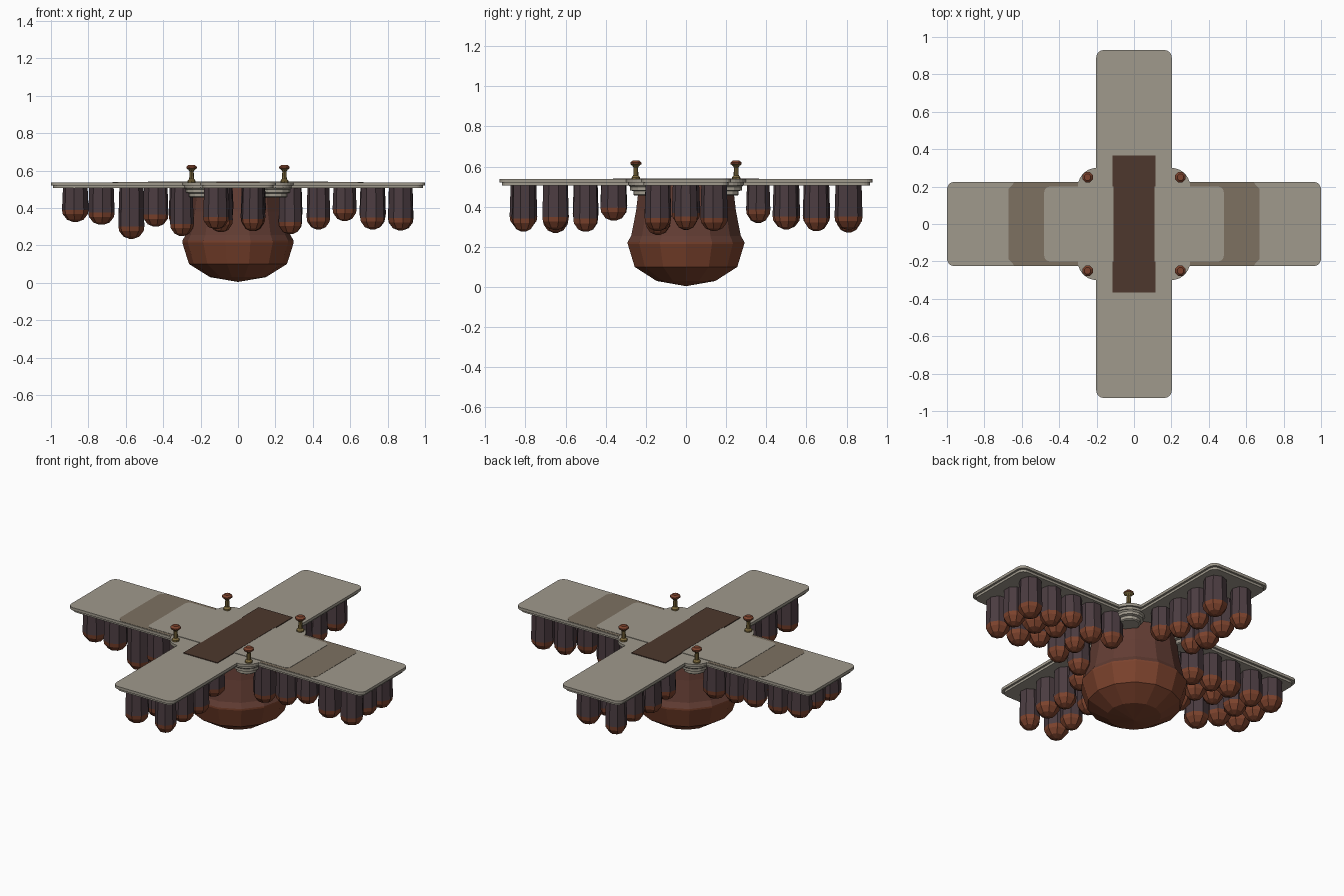
import bpy, bmesh, math, random

if "Cube" in bpy.data.objects:
    bpy.data.objects.remove(bpy.data.objects["Cube"])

random.seed(4)

def mat(name, r, g, b):
    m = bpy.data.materials.new(name)
    m.diffuse_color = (r, g, b, 1)
    m.use_nodes = True
    m.node_tree.nodes["Principled BSDF"].inputs["Base Color"].default_value = m.diffuse_color
    return m

SAND = mat("sand stone", .35, .32, .265)
BAND = mat("brown paving", .205, .165, .12)
STRIP = mat("dark brown strip", .074, .039, .026)
ROCK = mat("purple rock", .07, .045, .052)
RUST = mat("rust rock", .20, .055, .026)
UPPER = mat("red brown rock", .125, .047, .034)
BRASS = mat("brass", .20, .14, .045)

def finish(bm, name, mats):
    bmesh.ops.recalc_face_normals(bm, faces=bm.faces)
    me = bpy.data.meshes.new(name)
    bm.to_mesh(me)
    bm.free()
    for m in mats:
        me.materials.append(m)
    ob = bpy.data.objects.new(name, me)
    bpy.context.collection.objects.link(ob)
    return ob

def lathe(name, profile, sides, x, y, mats, rule=lambda z: 0, turn=0.0):
    """Revolve (radius, z) points about a vertical axis; both ends are capped."""
    bm = bmesh.new()
    rings = []
    for r, z in profile:
        rings.append([bm.verts.new((x + r * math.cos(turn + 2 * math.pi * i / sides),
                                    y + r * math.sin(turn + 2 * math.pi * i / sides), z))
                      for i in range(sides)])
    for a, b in zip(rings, rings[1:]):
        for i in range(sides):
            j = (i + 1) % sides
            bm.faces.new((a[i], a[j], b[j], b[i]))
    bm.faces.new(rings[0])
    bm.faces.new(rings[-1])
    for f in bm.faces:
        f.material_index = rule(f.calc_center_median().z)
    return finish(bm, name, mats)

def slab(name, points, z0, z1, material):
    bm = bmesh.new()
    face = bm.faces.new([bm.verts.new((x, y, z0)) for x, y in points])
    ext = bmesh.ops.extrude_face_region(bm, geom=[face])
    for v in ext["geom"]:
        if isinstance(v, bmesh.types.BMVert):
            v.co.z = z1
    return finish(bm, name, [material])

def arc(cx, cy, r, a0, a1, n=5):
    return [(cx + r * math.cos(math.radians(a0 + (a1 - a0) * i / n)),
             cy + r * math.sin(math.radians(a0 + (a1 - a0) * i / n))) for i in range(n + 1)]

def all_quarters(q):
    """Mirror a first-quadrant outline into a closed loop."""
    return (q + [(-x, y) for x, y in reversed(q)]
            + [(-x, -y) for x, y in q] + [(x, -y) for x, y in reversed(q)])

def cross(inset):
    L, W, B, A, c = 1 - inset, .225 - inset, .93 - inset, .202 - inset, .04
    r = .1 - inset
    s = math.degrees(math.asin((W - .2) / r))
    e = 90 - math.degrees(math.asin((A - .2) / r))
    return all_quarters(arc(L - c, W - c, c, 0, 90) + arc(.2, .2, r, s, e, 6)
                        + arc(A - c, B - c, c, 0, 90))

def rounded(hx, hy, c):
    return all_quarters(arc(hx - c, hy - c, c, 0, 90))

# cross-shaped platform, stepped edge
slab("platform_lower", cross(.012), .506, .522, SAND)
slab("platform_top", cross(0), .520, .537, SAND)

# inlaid paving on the deck
for s in (-1, 1):
    pts = [(s * x, y) for x, y in
           [(.30, -.221), (.64, -.221), (.67, -.19), (.67, .19), (.64, .221), (.30, .221)]]
    slab("paving_band", pts, .535, .5385, BAND)
slab("centre_paving", rounded(.48, .2, .03), .535, .540, SAND)
slab("centre_strip", [(-.115, -.365), (.115, -.365), (.115, -.2), (.11, -.2), (.11, .2),
                      (.115, .2), (.115, .365), (-.115, .365), (-.115, .2), (-.11, .2),
                      (-.11, -.2), (-.115, -.2)], .535, .5415, STRIP)

# faceted bowl beneath the middle
lathe("rock_bowl", [(.004, .005), (.15, .03), (.262, .10), (.298, .215), (.298, .225),
                    (.28, .255), (.255, .38), (.24, .508)],
      14, 0, 0, [RUST, UPPER], lambda z: int(z > .235))

# corner brackets and bollards
for sx in (-1, 1):
    for sy in (-1, 1):
        lathe("corner_bracket", [(.055, .455), (.062, .46), (.062, .478), (.078, .482),
                                 (.078, .498), (.088, .508)],
              12, sx * .2, sy * .2, [SAND])
        x, y = sx * .248, sy * .25
        lathe("bollard_stem", [(.022, .535), (.022, .545), (.013, .555), (.011, .595),
                               (.018, .604)], 8, x, y, [BRASS])
        lathe("bollard_cap", [(.016, .602), (.03, .612), (.03, .62), (.018, .63)],
              8, x, y, [BRASS, RUST], lambda z: int(z > .613), math.pi / 8)

# hanging rock columns with rust tips
def column(x, y, r, tip):
    h = .065
    lathe("hanging_column", [(.012, tip), (r * .62, tip + .012), (r * .95, tip + .042),
                             (r, tip + h), (r * .93, .508)],
          8, x, y, [RUST, ROCK], lambda z: int(z > tip + h), random.uniform(0, .8))

LEFT = [(.30, .25), (.44, .30), (.57, .235), (.73, .31), (.87, .325)]
RIGHT = [(.28, .26), (.43, .285), (.57, .33), (.72, .285), (.87, .28)]
for s, row in ((-1, LEFT), (1, RIGHT)):
    for x, tip in row:
        for y in (-.14, 0, .14):
            if math.hypot(x, y) > .29:
                t = tip if y < 0 else max(tip, random.uniform(.26, .34))
                column(s * x, y, random.uniform(.06, .072), t)
for s in (-1, 1):
    for y in (.36, .50, .65, .81):
        for x in (-.105, .09):
            column(x + random.uniform(-.015, .015), s * y, random.uniform(.06, .07),
                   random.uniform(.27, .31) if y > .4 else random.uniform(.30, .34))
